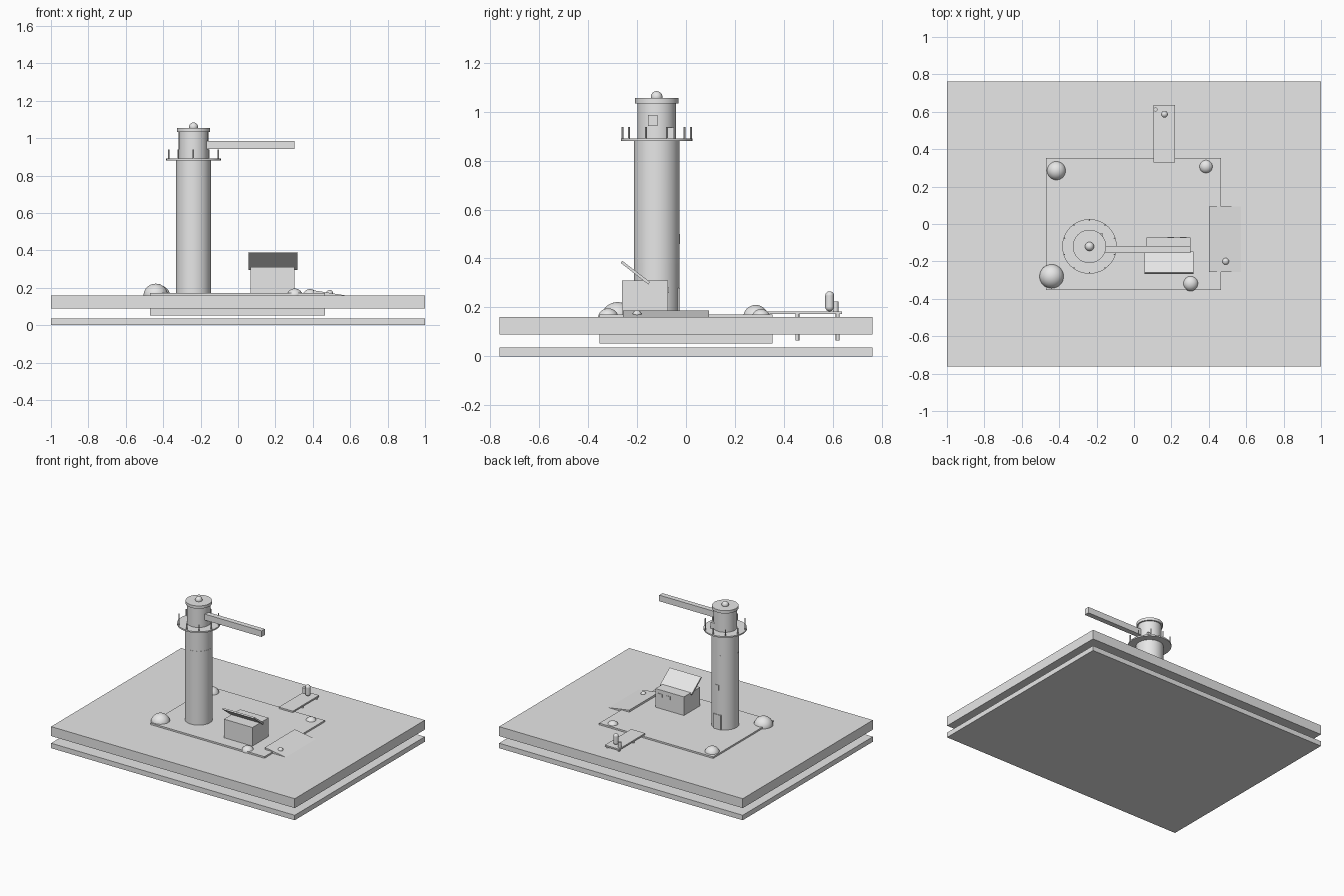
import bpy
import math
from mathutils import Vector

cube = bpy.data.objects.get("Cube")
if cube:
    bpy.data.objects.remove(cube, do_unlink=True)

grey = bpy.data.materials.new("plain_grey")
grey.use_nodes = True
grey.diffuse_color = (0.8, 0.8, 0.8, 1)
grey.node_tree.nodes["Principled BSDF"].inputs["Base Color"].default_value = (0.8, 0.8, 0.8, 1)


def finish(name, smooth=False):
    obj = bpy.context.object
    obj.name = name
    obj.data.materials.clear()
    obj.data.materials.append(grey)
    bpy.ops.object.transform_apply(location=False, rotation=False, scale=True)
    if smooth:
        bpy.ops.object.shade_smooth_by_angle(angle=math.radians(35))
    return obj


def box(name, low, high):
    low, high = Vector(low), Vector(high)
    bpy.ops.mesh.primitive_cube_add(size=1, location=(low + high) / 2)
    bpy.context.object.scale = high - low
    return finish(name)


def cylinder(name, x, y, radius, z0, z1, sides=48):
    bpy.ops.mesh.primitive_cylinder_add(vertices=sides, radius=radius, depth=z1 - z0,
                                        location=(x, y, (z0 + z1) / 2))
    return finish(name, True)


def ball(name, x, y, z, radius, height):
    bpy.ops.mesh.primitive_uv_sphere_add(segments=32, ring_count=16, radius=1, location=(x, y, z))
    bpy.context.object.scale = (radius, radius, height)
    return finish(name, True)


def prism(name, profile, axis, start, end):
    """Extrude a closed profile along x (profile in y, z) or y (profile in x, z)."""
    def point(t, a, z):
        return (t, a, z) if axis == "x" else (a, t, z)
    n = len(profile)
    verts = [point(t, a, z) for t in (start, end) for a, z in profile]
    faces = [tuple(range(n)), tuple(reversed(range(n, 2 * n)))]
    faces += [(i, i + n, (i + 1) % n + n, (i + 1) % n) for i in range(n)]
    mesh = bpy.data.meshes.new(name)
    mesh.from_pydata(verts, [], faces)
    obj = bpy.data.objects.new(name, mesh)
    bpy.context.collection.objects.link(obj)
    mesh.materials.append(grey)
    bpy.context.view_layer.objects.active = obj
    bpy.ops.object.mode_set(mode="EDIT")
    bpy.ops.mesh.select_all(action="SELECT")
    bpy.ops.mesh.normals_make_consistent(inside=False)
    bpy.ops.object.mode_set(mode="OBJECT")
    return obj


# Sea bed, water and island
box("sea_bed", (-1, -0.763, 0), (1, 0.763, 0.037))
box("water", (-1, -0.763, 0.09), (1, 0.763, 0.16))
box("island", (-0.47, -0.353, 0.053), (0.465, 0.353, 0.172))

# Sloping beach with a pebble
prism("beach", [(0.4, 0.187), (0.59, 0.157), (0.59, 0.142), (0.4, 0.165)], "y", -0.257, 0.094)
ball("beach_pebble", 0.49, -0.2, 0.172, 0.018, 0.016)

# Corner rocks
for x, y, r, h in ((-0.44, -0.28, 0.065, 0.062), (-0.415, 0.285, 0.051, 0.05),
                   (0.385, 0.307, 0.037, 0.033), (0.303, -0.318, 0.041, 0.036)):
    ball("rock", x, y, 0.16, r, h)

# Tower with its painted band, gallery and lantern room
TX, TY = -0.238, -0.12
cylinder("tower", TX, TY, 0.093, 0.165, 0.882)
cylinder("tower_band", TX, TY, 0.0935, 0.38, 0.72)
cylinder("gallery", TX, TY, 0.146, 0.88, 0.89)
for i in range(10):
    a = math.pi / 2 + i * math.tau / 10
    cylinder("railing_post", TX + 0.14 * math.cos(a), TY + 0.14 * math.sin(a), 0.004, 0.885, 0.938, 8)
cylinder("lantern_room", TX, TY, 0.079, 0.89, 1.036)
cylinder("lantern_roof", TX, TY, 0.089, 1.034, 1.055)
ball("roof_ball", TX, TY, 1.06, 0.024, 0.024)
box("lantern_door", (-0.197, -0.076, 0.89), (-0.167, -0.05, 0.936))
box("light_beam", (-0.2, -0.155, 0.941), (0.302, -0.117, 0.986))
box("tower_door", (TX - 0.03, TY + 0.08, 0.17), (TX + 0.03, TY + 0.096, 0.28))
box("tower_window", (TX - 0.013, TY + 0.08, 0.46), (TX + 0.013, TY + 0.096, 0.5))

# Keeper's hut with a tilted roof panel
box("hut", (0.068, -0.262, 0.165), (0.302, -0.073, 0.31))
prism("hut_roof", [(-0.267, 0.382), (-0.26, 0.39), (-0.147, 0.304), (-0.154, 0.294)], "x", 0.057, 0.317)
for x in (0.18, 0.245):
    box("hut_window", (x, -0.076, 0.258), (x + 0.035, -0.07, 0.282))

# Jetty with piles, mooring post and standing figure
box("jetty", (0.105, 0.328, 0.173), (0.22, 0.637, 0.184))
for x in (0.115, 0.21):
    for y in (0.455, 0.62):
        cylinder("jetty_pile", x, y, 0.008, 0.065, 0.18, 12)
cylinder("mooring_post", 0.115, 0.612, 0.011, 0.18, 0.225, 16)
cylinder("figure_body", 0.163, 0.587, 0.018, 0.202, 0.248, 24)
for z in (0.202, 0.248):
    ball("figure_end", 0.163, 0.587, z, 0.018, 0.018)
